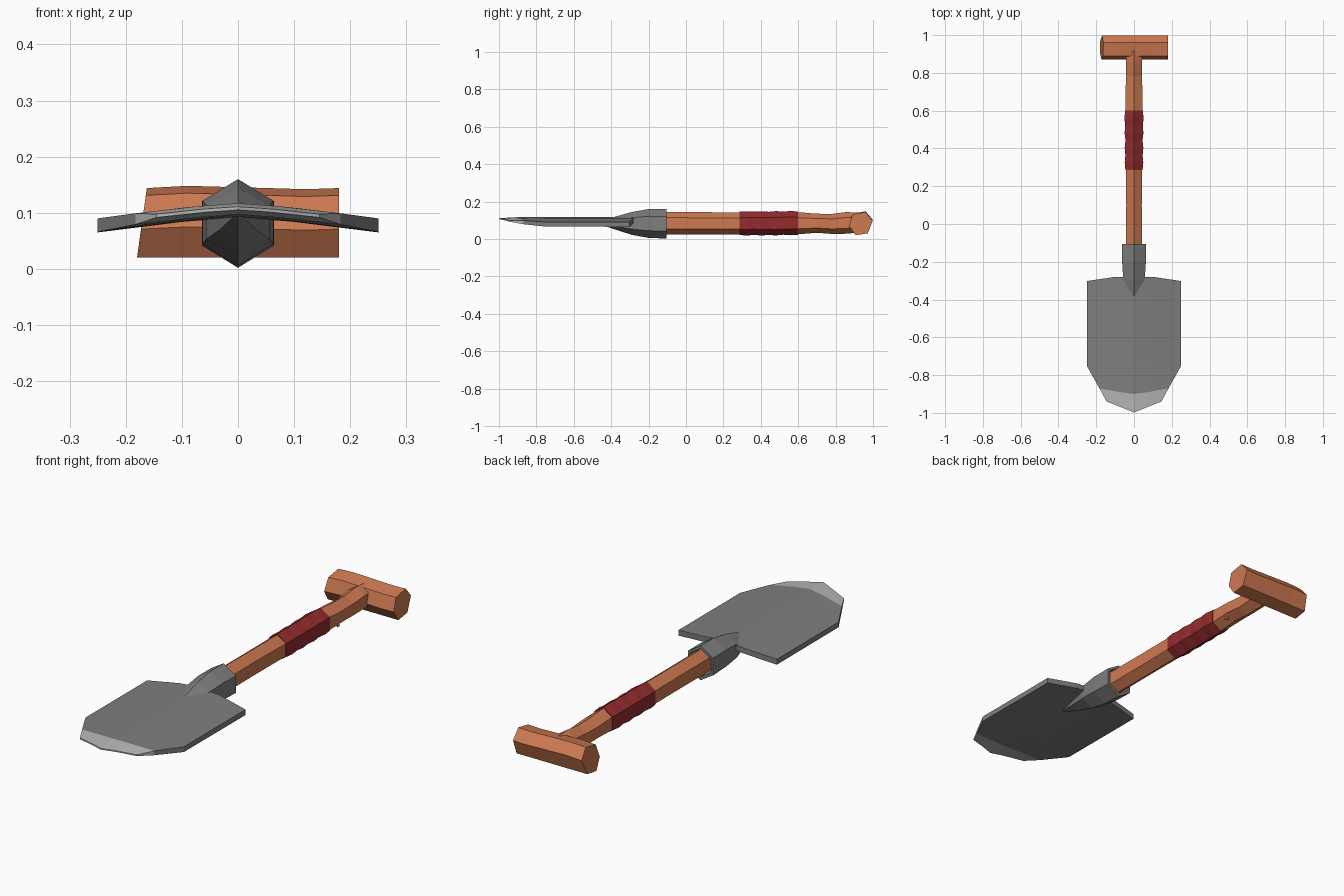
import bpy, bmesh, math, random
from mathutils import Vector

if "Cube" in bpy.data.objects:
    bpy.data.objects.remove(bpy.data.objects["Cube"])
random.seed(4)


def material(name, col):
    m = bpy.data.materials.new(name)
    m.diffuse_color = (*col, 1)
    m.use_nodes = True
    m.node_tree.nodes["Principled BSDF"].inputs["Base Color"].default_value = m.diffuse_color
    return m


STEEL = material("grey steel", (0.21, 0.21, 0.21))
EDGE = material("sharpened steel", (0.48, 0.48, 0.48))
WOOD = material("orange wood", (0.62, 0.195, 0.085))
WRAP = material("red wrap", (0.30, 0.025, 0.028))


def finish(bm, name, *mats):
    bmesh.ops.recalc_face_normals(bm, faces=bm.faces)
    me = bpy.data.meshes.new(name)
    bm.to_mesh(me)
    bm.free()
    for m in mats:
        me.materials.append(m)
    ob = bpy.data.objects.new(name, me)
    bpy.context.collection.objects.link(ob)
    return ob


def loft(name, rings, mat):
    bm = bmesh.new()
    vs = [[bm.verts.new(p) for p in r] for r in rings]
    n = len(rings[0])
    for a, b in zip(vs, vs[1:]):
        for i in range(n):
            bm.faces.new((a[i], a[(i + 1) % n], b[(i + 1) % n], b[i]))
    bm.faces.new(vs[0])
    bm.faces.new(vs[-1])
    return finish(bm, name, mat)


def hex_ring(y, hx, top, bot):
    # hexagon with a point at top and bottom
    mid, h = (top + bot) / 2, (top - bot) / 4
    return [(0, y, top), (hx, y, mid + h), (hx, y, mid - h),
            (0, y, bot), (-hx, y, mid - h), (-hx, y, mid + h)]


# blade: rows of (centre y, shoulder y, edge y, half width, thickness)
rows = [(-0.28, -0.28, -0.302, 0.25, 0.025),
        (-0.75, -0.75, -0.75, 0.25, 0.024),
        (-0.90, -0.89, -0.87, 0.183, 0.02),
        (-0.998, -0.974, -0.94, 0.145, 0.006)]
bm = bmesh.new()
grid = []
for k, (yc, ym, ye, w, t) in enumerate(rows):
    row = []
    for f, y in ((-1, ye), (-0.4, ym), (0, yc), (0.4, ym), (1, ye)):
        x = f * w
        z = 0.117 - 0.027 * (abs(x) / 0.25) ** 1.3 - (0.006 if k == 3 else 0)
        row.append((bm.verts.new((x, y, z)), bm.verts.new((x, y, z - t))))
    grid.append(row)
for k in range(3):
    for s in (0, 1):
        for i in range(4):
            f = bm.faces.new((grid[k][i][s], grid[k][i + 1][s],
                              grid[k + 1][i + 1][s], grid[k + 1][i][s]))
            f.material_index = int(k == 2)
    for i in (0, 4):
        f = bm.faces.new((grid[k][i][0], grid[k][i][1],
                          grid[k + 1][i][1], grid[k + 1][i][0]))
        f.material_index = int(k == 2)
for k in (0, 3):
    for i in range(4):
        f = bm.faces.new((grid[k][i][0], grid[k][i][1],
                          grid[k][i + 1][1], grid[k][i + 1][0]))
        f.material_index = int(k == 3)
finish(bm, "blade", STEEL, EDGE)

# socket: tapers into the blade, hollow at the back
socket = [(-0.50, 0.004, 0.104, 0.094), (-0.39, 0.033, 0.116, 0.054),
          (-0.29, 0.057, 0.144, 0.022), (-0.20, 0.063, 0.160, 0.006),
          (-0.105, 0.064, 0.160, 0.002), (-0.105, 0.053, 0.147, 0.017),
          (-0.16, 0.050, 0.143, 0.021)]
loft("socket", [hex_ring(*s) for s in socket], STEEL)

# shaft: gently uneven hexagonal pole
shaft = [(-0.17, 0.042, 0.144, 0.023), (0.1, 0.041, 0.143, 0.024),
         (0.3, 0.043, 0.142, 0.025), (0.6, 0.044, 0.143, 0.025),
         (0.7, 0.046, 0.135, 0.033), (0.78, 0.041, 0.134, 0.027),
         (0.86, 0.043, 0.144, 0.028), (0.92, 0.043, 0.140, 0.035)]
loft("shaft", [hex_ring(*s) for s in shaft], WOOD)

# wrap: lumpy cloth bands round the shaft
wrap = []
for i in range(9):
    b = 0.004 * (i % 2)
    j = random.uniform(-0.001, 0.001)
    wrap.append(hex_ring(0.285 + 0.315 * i / 8, 0.046 + b + j,
                         0.146 + b * 0.7 + j, 0.022 - b * 0.7 + j))
loft("grip_wrap", wrap, WRAP)

# cross grip: slightly skewed hexagonal bar along x
prof = [(0.96, 0.145), (0.998, 0.10), (0.972, 0.03),
        (0.907, 0.02), (0.872, 0.072), (0.89, 0.132)]
bar = []
for x, dz in ((-0.18, -0.001), (-0.09, 0.003), (0.02, 0), (0.12, -0.003), (0.18, -0.001)):
    skew = 0.14 if x == -0.18 else 0
    bar.append([(x + skew * (z - 0.02), y, z + dz * (z > 0.05)) for y, z in prof])
loft("cross_grip", bar, WOOD)

# knot: small nub under the shaft
bm = bmesh.new()
bmesh.ops.create_cone(bm, cap_ends=True, segments=5, radius1=0.02, radius2=0.006, depth=0.04)
d = Vector((0.6, 0, -0.8))
bm.transform(d.to_track_quat('Z', 'Y').to_matrix().to_4x4())
bmesh.ops.translate(bm, verts=bm.verts, vec=(0.024, 0.68, 0.054))
finish(bm, "knot", WOOD)
